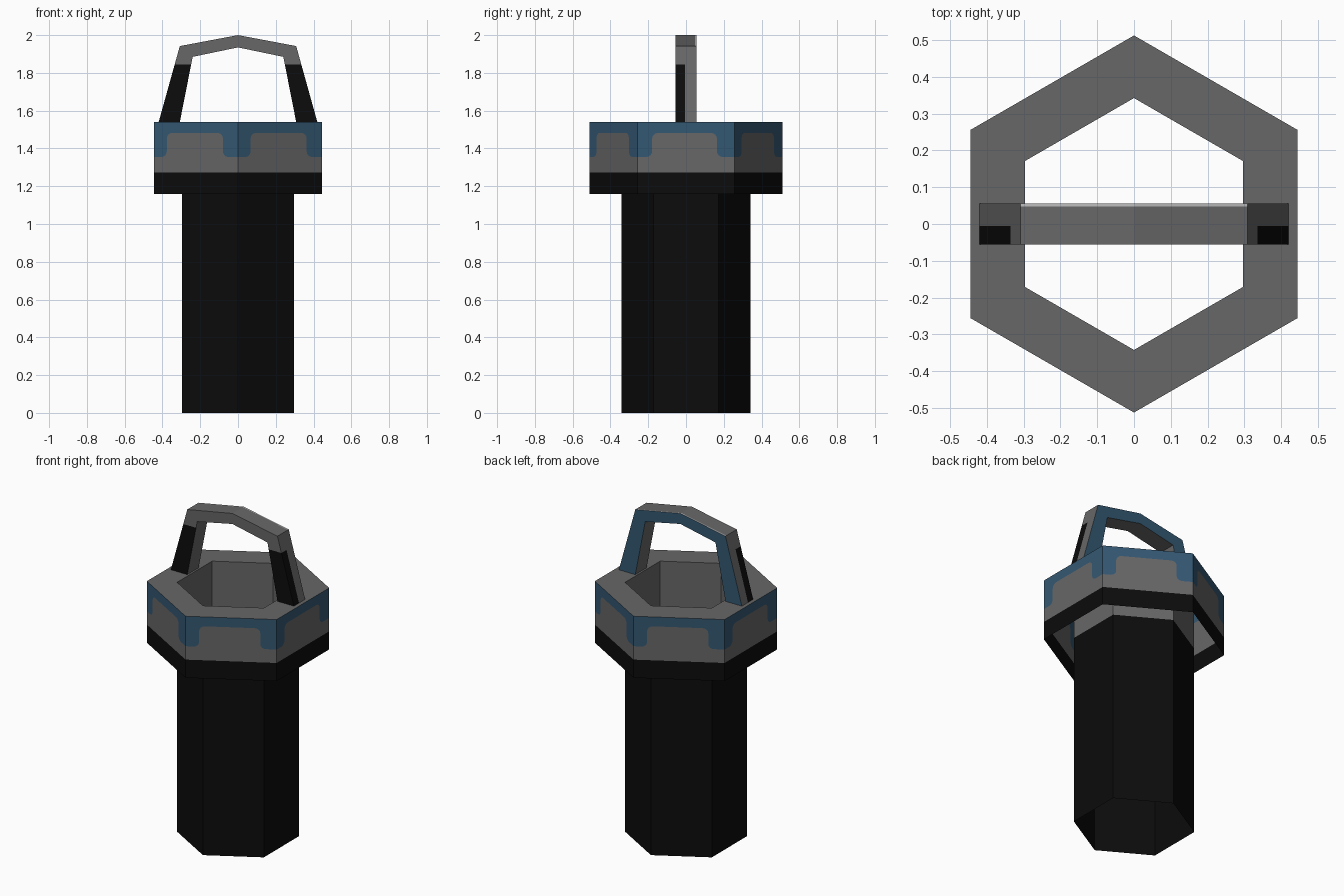
import bpy, bmesh, math
from mathutils import Vector

if "Cube" in bpy.data.objects:
    bpy.data.objects.remove(bpy.data.objects["Cube"])


def material(name, rgb):
    m = bpy.data.materials.new(name)
    m.diffuse_color = (*rgb, 1)
    m.use_nodes = True
    m.node_tree.nodes["Principled BSDF"].inputs["Base Color"].default_value = m.diffuse_color
    return m


GREY, BLACK, BLUE, LIGHT = range(4)
MATS = [material("steel_grey", (0.135, 0.135, 0.137)),
        material("rubber_black", (0.0035, 0.0035, 0.0035)),
        material("paint_blue", (0.034, 0.098, 0.17)),
        material("edge_light_grey", (0.5, 0.5, 0.5))]


def finish(bm, name):
    bmesh.ops.remove_doubles(bm, verts=bm.verts, dist=1e-5)
    me = bpy.data.meshes.new(name)
    bm.to_mesh(me)
    bm.free()
    for m in MATS:
        me.materials.append(m)
    ob = bpy.data.objects.new(name, me)
    bpy.context.collection.objects.link(ob)
    return ob


def face(bm, points, mat):
    f = bm.faces.new([bm.verts.new(p) for p in points])
    f.material_index = mat
    return f


def corner(r, i, z=0.0):
    a = math.radians(90 + 60 * i)
    return Vector((r * math.cos(a), r * math.sin(a), z))


def on_side(r, i, u, z):
    p = corner(r, i).lerp(corner(r, i + 1), u)
    return Vector((p.x, p.y, z))


def arc(cu, cz, ru, rz, a0, a1, n=4):
    return [(cu + ru * math.cos(math.radians(a0 + (a1 - a0) * k / n)),
             cz + rz * math.sin(math.radians(a0 + (a1 - a0) * k / n)))
            for k in range(n + 1)]


R_IN, R_OUT, Z_LOW, Z_BAND, Z_TOP = 0.342, 0.512, 1.16, 1.272, 1.54

# open hexagonal tube, black with a grey upper end
bm = bmesh.new()
for i in range(6):
    for z0, z1, mat in ((0, 1.185, BLACK), (1.185, Z_TOP, GREY)):
        face(bm, [on_side(R_IN, i, u, z) for u, z in
                  ((0, z0), (1, z0), (1, z1), (0, z1))], mat)
finish(bm, "hex_shaft")

# notch outline in side coordinates (u across, z up): rounded blue columns
left, right, foot, lip = 0.15, 0.82, 1.355, 1.482
ru, rz = 0.06, 0.03
notch = ([(0, foot)]
         + arc(left - ru, foot + rz, ru, rz, -90, 0)
         + arc(left + ru, lip - rz, ru, rz, 180, 90)
         + arc(right - ru, lip - rz, ru, rz, 90, 0)
         + arc(right + ru, foot + rz, ru, rz, 180, 270)
         + [(1, foot)])

# hexagonal collar, open below
bm = bmesh.new()
for i in range(6):
    def side(pts):
        return [on_side(R_OUT, i, u, z) for u, z in pts]
    face(bm, side([(0, Z_LOW), (1, Z_LOW), (1, Z_BAND), (0, Z_BAND)]), BLACK)
    face(bm, side([(0, Z_BAND), (1, Z_BAND)] + notch[::-1]), GREY)
    face(bm, side(notch + [(1, Z_TOP), (0, Z_TOP)]), BLUE)
    face(bm, [corner(R_OUT, i, Z_TOP), corner(R_OUT, i + 1, Z_TOP),
              corner(R_IN, i + 1, Z_TOP), corner(R_IN, i, Z_TOP)], GREY)
finish(bm, "hex_collar")

# carrying handle: arched strip extruded in y
outer = [(-0.42, Z_TOP), (-0.308, 1.942), (0, 2.0), (0.308, 1.942), (0.42, Z_TOP)]
inner = [(-0.308, Z_TOP), (-0.24, 1.885), (0, 1.935), (0.24, 1.885), (0.308, Z_TOP)]
W = 0.055
bm = bmesh.new()
for k in range(4):
    a, b, c, d = outer[k], outer[k + 1], inner[k + 1], inner[k]
    for y in (-W, W):
        quad = [(x, y, z) for x, z in (a, b, c, d)]
        face(bm, quad[::-1] if y < 0 else quad, GREY)
    for p, q in ((a, b), (c, d)):
        face(bm, [(p[0], -W, p[1]), (q[0], -W, q[1]),
                  (q[0], W, q[1]), (p[0], W, p[1])], GREY)
bmesh.ops.remove_doubles(bm, verts=bm.verts, dist=1e-5)
bmesh.ops.recalc_face_normals(bm, faces=bm.faces)
for co, no in (((0, 0, 1.845), (0, 0, 1)), ((0, -0.005, 0), (0, 1, 0)),
               ((0, 0.047, 0), (0, 1, 0))):
    bmesh.ops.bisect_plane(bm, geom=bm.verts[:] + bm.edges[:] + bm.faces[:],
                           plane_co=co, plane_no=no)
bm.normal_update()
# blue back, black front grips on the legs, light rear edge on top
for f in bm.faces:
    c, n = f.calc_center_median(), f.normal
    outside = n.x * c.x > 0 and abs(n.x) > 0.9
    if c.y > W - 1e-4:
        f.material_index = BLUE
    elif c.z < 1.845 and (c.y < -W + 1e-4 or (outside and c.y < -0.005)):
        f.material_index = BLACK
    elif n.z > 0.9 and c.y > 0.047:
        f.material_index = LIGHT
finish(bm, "carry_handle")
